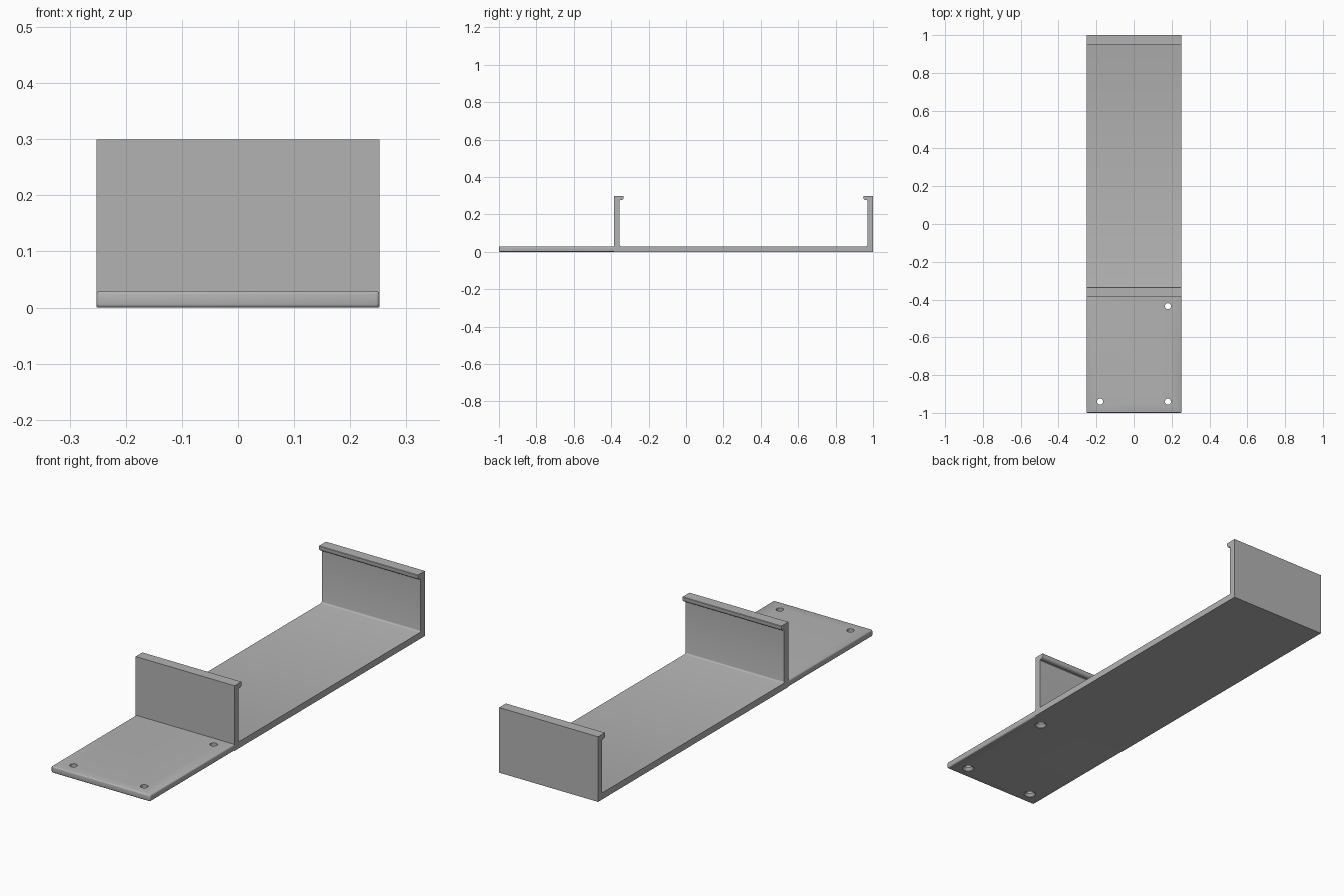
import bpy, bmesh, math

cube = bpy.data.objects.get("Cube")
if cube:
    bpy.data.objects.remove(cube, do_unlink=True)

HALF_WIDTH = 0.252
THICK = 0.03
HEIGHT = 0.3
WALL_FRONT = -0.385

grey = bpy.data.materials.new("plain grey")
grey.use_nodes = True
colour = (0.45, 0.45, 0.45, 1)
grey.diffuse_color = colour
grey.node_tree.nodes["Principled BSDF"].inputs["Base Color"].default_value = colour


def make_object(name, bm):
    bmesh.ops.recalc_face_normals(bm, faces=bm.faces)
    mesh = bpy.data.meshes.new(name)
    bm.to_mesh(mesh)
    bm.free()
    mesh.materials.append(grey)
    obj = bpy.data.objects.new(name, mesh)
    bpy.context.collection.objects.link(obj)
    return obj


def extrude_profile(points):
    """Sweep a side profile of (y, z) points across the full width."""
    bm = bmesh.new()
    face = bm.faces.new([bm.verts.new((-HALF_WIDTH, y, z)) for y, z in points])
    swept = bmesh.ops.extrude_face_region(bm, geom=[face])["geom"]
    verts = [v for v in swept if isinstance(v, bmesh.types.BMVert)]
    bmesh.ops.translate(bm, verts=verts, vec=(2 * HALF_WIDTH, 0, 0))
    return bm


def inner_edge(outer, direction):
    """Lip, wall and floor fillet on the inside of one wall, top to bottom."""
    wall = outer + direction * THICK
    lip = wall + direction * 0.021
    fillet = 0.007
    points = [(lip - direction * 0.002, HEIGHT), (lip, HEIGHT - 0.002)]
    for i in range(5):
        a = i * math.pi / 8
        points.append((lip - direction * 0.012 * (1 - math.cos(a)),
                       HEIGHT - 0.012 - 0.012 * math.sin(a)))
    points += [(wall + direction * 0.003, HEIGHT - 0.024), (wall, HEIGHT - 0.027)]
    for i in range(4):
        a = i * math.pi / 6
        points.append((wall + direction * fillet * (1 - math.cos(a)),
                       THICK + fillet * (1 - math.sin(a))))
    return points


# Channel: floor with two lipped walls
profile = [(WALL_FRONT, 0), (WALL_FRONT, HEIGHT)]
profile += inner_edge(WALL_FRONT, 1)
profile += reversed(inner_edge(1, -1))
profile += [(1, HEIGHT), (1, 0)]
channel = make_object("lipped_channel", extrude_profile(profile))

# Mounting plate with rounded front and side edges
bm = extrude_profile([(-1, 0), (-1, THICK), (WALL_FRONT, THICK), (WALL_FRONT, 0)])
rounded = [e for e in bm.edges if any(v.co.y < -0.9 for v in e.verts)]
bmesh.ops.bevel(bm, geom=rounded, offset=0.006, segments=3, profile=0.5,
                affect='EDGES')
plate = make_object("mounting_plate", bm)

# Screw holes, countersunk from below
bm = bmesh.new()
hole_radius, sink_radius, sides = 0.016, 0.026, 32
for x, y in [(-0.18, -0.94), (0.18, -0.94), (0.18, -0.435)]:
    rings = []
    for r, z in [(sink_radius, -0.01), (sink_radius, 0.002),
                 (hole_radius, 0.014), (hole_radius, 0.05)]:
        rings.append([bm.verts.new((x + r * math.cos(math.tau * i / sides),
                                    y + r * math.sin(math.tau * i / sides), z))
                      for i in range(sides)])
    for low, high in zip(rings, rings[1:]):
        for i in range(sides):
            j = (i + 1) % sides
            bm.faces.new((low[i], low[j], high[j], high[i]))
    bm.faces.new(list(reversed(rings[0])))
    bm.faces.new(rings[-1])
cutter = make_object("screw_hole_cutter", bm)
cutter.hide_render = True
cutter.hide_viewport = True
cut = plate.modifiers.new("screw holes", 'BOOLEAN')
cut.operation = 'DIFFERENCE'
cut.solver = 'EXACT'
cut.object = cutter

# Smooth the rounded parts, keep corners sharp
for obj in (channel, plate):
    bpy.ops.object.select_all(action='DESELECT')
    obj.select_set(True)
    bpy.context.view_layer.objects.active = obj
    bpy.ops.object.shade_smooth_by_angle(angle=math.radians(35))
